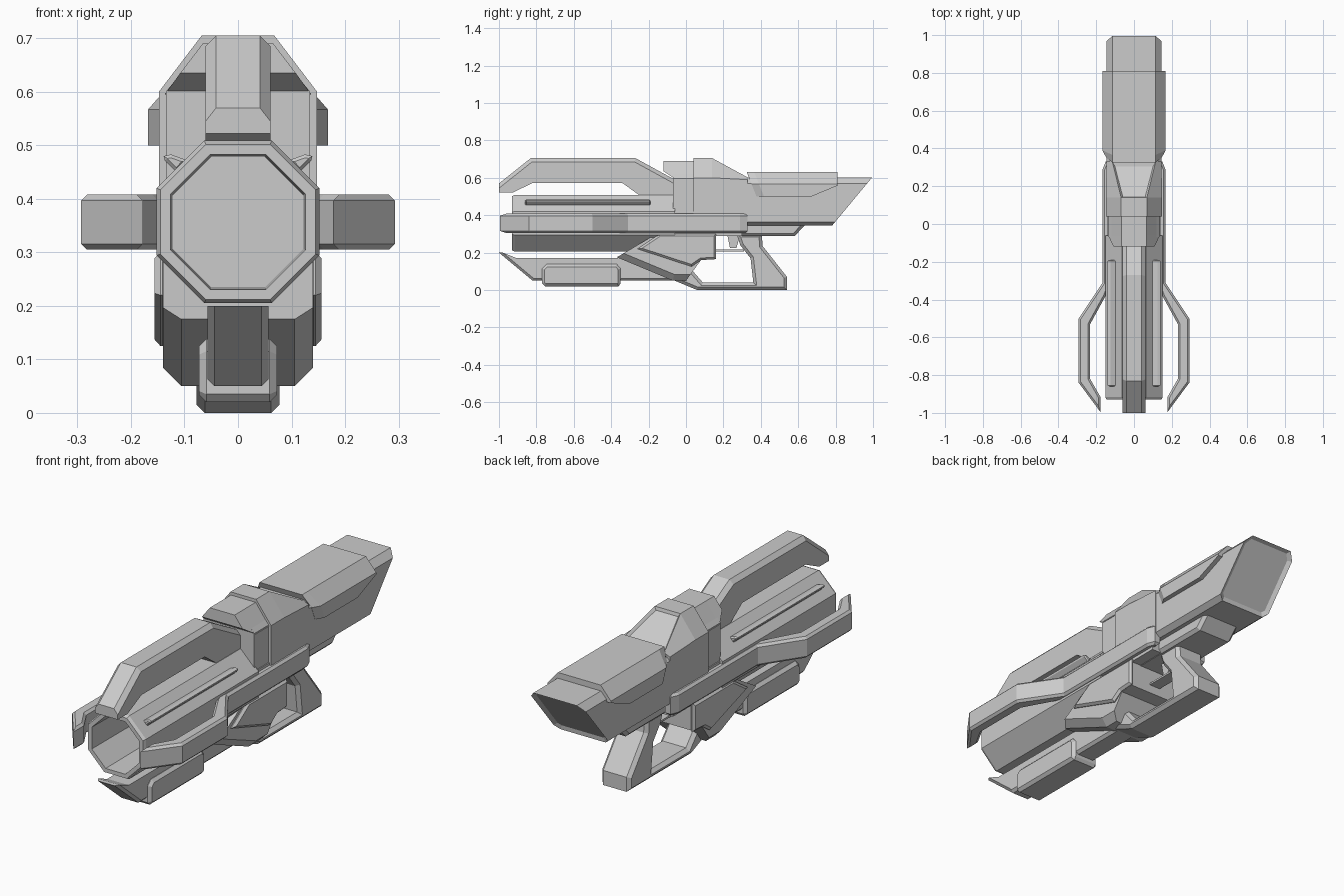
import bpy
import bmesh
from mathutils import Vector

cube = bpy.data.objects.get("Cube")
if cube:
    bpy.data.objects.remove(cube, do_unlink=True)

# One plain grey for every part
grey = bpy.data.materials.new("light_grey")
grey.use_nodes = True
colour = (0.6, 0.6, 0.6, 1)
grey.diffuse_color = colour
grey.node_tree.nodes["Principled BSDF"].inputs["Base Color"].default_value = colour


def finish(name, bm, mirror=False):
    bmesh.ops.recalc_face_normals(bm, faces=bm.faces[:])
    mesh = bpy.data.meshes.new(name)
    bm.to_mesh(mesh)
    bm.free()
    mesh.materials.append(grey)
    obj = bpy.data.objects.new(name, mesh)
    bpy.context.collection.objects.link(obj)
    if mirror:
        obj.modifiers.new("mirror", "MIRROR")
    return obj


PLACE = {
    "x": lambda a, b, t: Vector((t, a, b)),
    "y": lambda a, b, t: Vector((a, t, b)),
    "z": lambda a, b, t: Vector((a, b, t)),
}


def prism(name, axis, outline, lo, hi, chamfer=0.0, mirror=False, pick=None):
    """Extrude an outline along an axis and chamfer the rims of both caps."""
    bm = bmesh.new()
    caps = []
    for t in (lo, hi):
        verts = [bm.verts.new(PLACE[axis](a, b, t)) for a, b in outline]
        caps.append(bm.faces.new(verts))
    low, high = (list(cap.verts) for cap in caps)
    for i in range(len(low)):
        j = (i + 1) % len(low)
        bm.faces.new((low[i], low[j], high[j], high[i]))
    bmesh.ops.recalc_face_normals(bm, faces=bm.faces[:])
    if chamfer:
        rims = [e for cap in caps for e in cap.edges]
        if pick:
            rims = [e for e in rims if pick((e.verts[0].co + e.verts[1].co) / 2)]
        bmesh.ops.bevel(bm, geom=rims, offset=chamfer, segments=1,
                        affect="EDGES", clamp_overlap=True)
    return finish(name, bm, mirror)


def loft(name, sections, panel=None, rim=0.02, depth=-0.012):
    """Join symmetric sections (y, shear, half outline); inset one chosen face."""
    bm = bmesh.new()
    rings = []
    for y, shear, half in sections:
        full = half + [(-x, z) for x, z in reversed(half)]
        top = max(z for x, z in half)
        rings.append([bm.verts.new((x, y + shear * (z - top), z)) for x, z in full])
    for a, b in zip(rings, rings[1:]):
        for i in range(len(a)):
            j = (i + 1) % len(a)
            bm.faces.new((a[i], a[j], b[j], b[i]))
    bm.faces.new(rings[0])
    bm.faces.new(rings[-1])
    bmesh.ops.recalc_face_normals(bm, faces=bm.faces[:])
    if panel:
        face = max(bm.faces, key=lambda f: f.normal.dot(Vector(panel)))
        bmesh.ops.inset_individual(bm, faces=[face], thickness=rim, depth=0)
        bmesh.ops.translate(bm, verts=face.verts[:], vec=face.normal * depth)
    return finish(name, bm)


# Octagonal barrel with an open bore
def octagon(r):
    s, c = r * 0.414, 0.357
    return [(s, c - r), (r, c - s), (r, c + s), (s, c + r)]


loft("barrel", [(y, 0, octagon(r)) for y, r in (
    (-0.06, 0.152), (-0.915, 0.152), (-0.93, 0.145), (-0.93, 0.126), (-0.5, 0.122))])
prism("barrel_strip", "y",
      [(0.095, 0.472), (0.125, 0.483), (0.139, 0.48), (0.137, 0.472), (0.115, 0.45)],
      -0.86, -0.19, 0.006, mirror=True)

# Raised shroud over the barrel
prism("upper_shroud", "x",
      [(-1, 0.57), (-0.83, 0.705), (-0.27, 0.705), (-0.06, 0.59), (-0.06, 0.5),
       (-0.24, 0.5), (-0.34, 0.572), (-0.82, 0.572), (-0.925, 0.522), (-1, 0.522)],
      -0.061, 0.061, 0.02, pick=lambda c: c.z > 0.585)

# Receiver, hood and sloped sight panel
loft("receiver_collar", [(y, 0, [(0.135, 0.38), (0.135, 0.6), (0.06, 0.69)])
                         for y in (-0.07, 0.05)])
loft("hood", [(-0.12, 0, [(0.108, 0.635), (0.066, 0.69)]),
              (-0.06, 0, [(0.137, 0.595), (0.066, 0.69)]),
              (0.05, 0, [(0.137, 0.595), (0.066, 0.69)])])
block = [(0.148, 0.36), (0.148, 0.6), (0.068, 0.705)]
loft("receiver", [(0.04, 0, block), (0.14, 0, block),
                  (0.33, 0, [(0.146, 0.36), (0.146, 0.59), (0.115, 0.602)])],
     panel=(0, 0.45, 0.9), rim=0.014)
prism("receiver_core", "x", [(-0.1, 0.29), (0.3, 0.29), (0.3, 0.42), (-0.1, 0.42)],
      -0.14, 0.14)

# Stock with a sloped, recessed butt and a raised cover
stock = [(0.12, 0.345), (0.145, 0.365), (0.145, 0.57), (0.115, 0.602)]
loft("stock", [(0.3, 0, stock), (0.995, 0.83, stock)], panel=(0, 0.8, -0.6))
cover = [(0.168, 0.5), (0.168, 0.567), (0.113, 0.63)]
loft("stock_cover", [
    (0.325, -0.4, [(0.146, 0.5), (0.146, 0.567), (0.113, 0.63)]),
    (0.365, -0.4, cover), (0.67, 0, cover),
    (0.81, 0, [(0.168, 0.558), (0.168, 0.567), (0.113, 0.63)])])
prism("keel", "x", [(0.1, 0.288), (0.58, 0.288), (0.635, 0.345), (0.635, 0.37), (0.1, 0.37)],
      -0.1, 0.1, 0.015, pick=lambda c: c.z < 0.36)

# Side arms that flare around the barrel
prism("side_arm", "z",
      [(0.12, 0.33), (0.15, 0.33), (0.166, 0.29), (0.166, -0.31), (0.293, -0.5),
       (0.293, -0.84), (0.178, -0.995), (0.178, -0.915), (0.232, -0.82),
       (0.232, -0.53), (0.15, -0.38), (0.12, -0.3)],
      0.305, 0.408, 0.011, mirror=True)

# Lower receiver and its cheek plates
prism("lower_receiver", "x",
      [(-0.37, 0.175), (-0.15, 0.305), (0.15, 0.305), (0.15, 0.165), (0.08, 0.16),
       (0, 0.05), (-0.07, 0.05)], -0.14, 0.14, 0.034,
      pick=lambda c: c.z < 0.17 and c.y < 0.02)
prism("cheek_plate", "x",
      [(-0.26, 0.22), (-0.14, 0.3), (0.16, 0.3), (0.16, 0.165), (0.08, 0.16), (0.03, 0.125)],
      0.13, 0.156, 0.011, mirror=True)

# Foregrip with a wrapped pod
prism("foregrip", "x",
      [(-1, 0.2), (-0.82, 0.05), (-0.05, 0.05), (-0.05, 0.2), (-0.3, 0.2),
       (-0.35, 0.172), (-0.91, 0.172), (-0.98, 0.2)],
      -0.057, 0.057, 0.02, pick=lambda c: c.z < 0.14)
prism("foregrip_pod", "x",
      [(-0.77, 0.035), (-0.755, 0.02), (-0.36, 0.02), (-0.35, 0.035), (-0.35, 0.115),
       (-0.37, 0.138), (-0.745, 0.138), (-0.77, 0.115)], -0.073, 0.073, 0.014)

# Rear grip with its closed lower guard, and the trigger
prism("grip_and_guard", "x",
      [(-0.08, 0.058), (0.06, 0), (0.54, 0), (0.54, 0.07), (0.41, 0.235), (0.405, 0.3),
       (0.27, 0.3), (0.29, 0.24), (0.345, 0.17), (0.36, 0.04), (0.09, 0.04),
       (0.02, 0.12), (-0.05, 0.15)], -0.078, 0.078, 0.016)
prism("trigger", "x", [(0.22, 0.3), (0.29, 0.3), (0.27, 0.225), (0.235, 0.225)], -0.02, 0.02)
prism("trigger_guard", "x", [(0.14, 0.207), (0.31, 0.207), (0.31, 0.216), (0.14, 0.216)],
      -0.03, 0.03)
